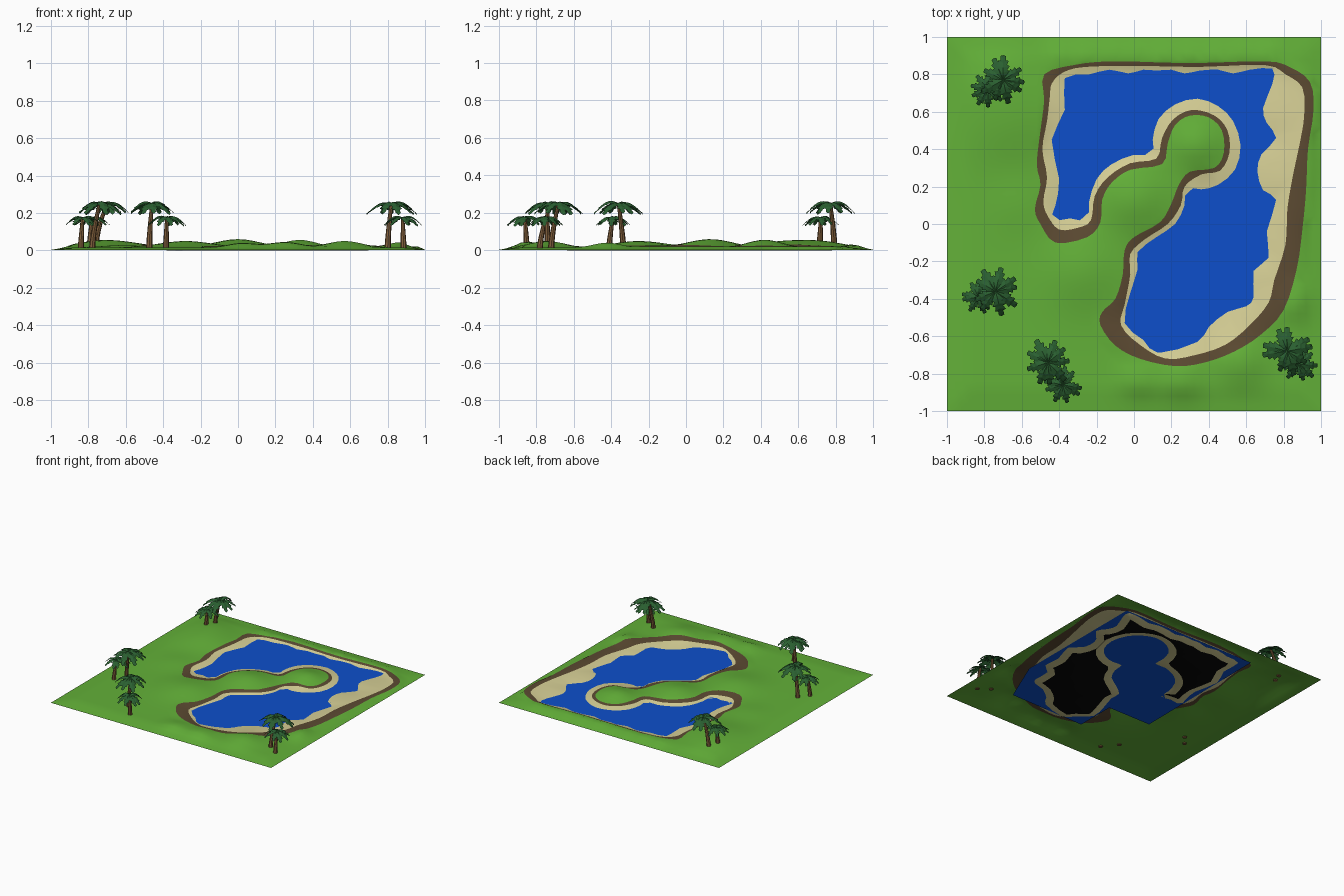
import bpy, bmesh, math, random
from mathutils import Vector
from mathutils.geometry import delaunay_2d_cdt

if "Cube" in bpy.data.objects:
    bpy.data.objects.remove(bpy.data.objects["Cube"])

random.seed(4)
WATER_Z = 0.012


def material(name, rgb):
    m = bpy.data.materials.new(name)
    m.diffuse_color = (*rgb, 1)
    m.use_nodes = True
    m.node_tree.nodes["Principled BSDF"].inputs["Base Color"].default_value = m.diffuse_color
    return m


GRASS = material("grass green", (0.125, 0.44, 0.04))
SOIL = material("soil brown", (0.107, 0.069, 0.032))
SAND = material("sand", (0.69, 0.64, 0.31))
BED = material("lakebed black", (0.002, 0.002, 0.002))
WATER = material("water blue", (0.004, 0.078, 0.6))
BARK = material("bark brown", (0.22, 0.115, 0.045))
LEAF = material("palm green", (0.023, 0.115, 0.03))


def add_object(name, bm, mats, smooth=None):
    me = bpy.data.meshes.new(name)
    bm.to_mesh(me)
    bm.free()
    for m in mats:
        me.materials.append(m)
    ob = bpy.data.objects.new(name, me)
    bpy.context.collection.objects.link(ob)
    if smooth:
        bpy.ops.object.select_all(action='DESELECT')
        ob.select_set(True)
        bpy.context.view_layer.objects.active = ob
        bpy.ops.object.shade_smooth_by_angle(angle=math.radians(smooth))
    return ob


# Lake outlines, clockwise from the top left: grass edge, soil edge, water line
grass_edge = [(-.48, .80), (-.32, .85), (-.11, .87), (.3, .86), (.7, .87), (.83, .84), (.94, .76),
              (.96, .61), (.93, .4), (.92, .18), (.9, -.03), (.87, -.24), (.8, -.46), (.68, -.59),
              (.54, -.68), (.38, -.74), (.22, -.76), (.03, -.72), (-.1, -.65), (-.18, -.54),
              (-.17, -.47), (-.1, -.4), (-.06, -.27), (-.05, -.14), (0, -.07), (.14, .01),
              (.2, .11), (.24, .21), (.3, .28), (.43, .3), (.48, .38), (.47, .5), (.4, .57),
              (.3, .58), (.22, .53), (.18, .43), (.15, .32), (-.02, .29), (-.12, .22), (-.17, .13),
              (-.18, .01), (-.25, -.07), (-.42, -.1), (-.5, 0), (-.53, .08), (-.5, .21), (-.52, .32),
              (-.5, .5), (-.48, .66)]
soil_edge = [(-.44, .75), (-.38, .81), (-.26, .84), (.03, .845), (.35, .84), (.7, .85), (.81, .8),
             (.9, .73), (.91, .585), (.89, .45), (.85, .26), (.82, .08), (.81, -.11), (.75, -.3),
             (.72, -.42), (.62, -.54), (.49, -.645), (.33, -.7), (.17, -.72), (.03, -.645),
             (-.07, -.54), (-.05, -.43), (-.02, -.27), (-.02, -.16), (.06, -.08), (.18, 0),
             (.25, .1), (.27, .2), (.36, .265), (.46, .285), (.51, .38), (.5, .5), (.43, .58),
             (.31, .61), (.21, .56), (.15, .46), (.12, .35), (-.02, .325), (-.14, .25), (-.21, .15),
             (-.23, .02), (-.3, -.02), (-.4, -.03), (-.46, .04), (-.485, .12), (-.465, .25),
             (-.49, .4), (-.465, .55), (-.45, .68)]
water_edge = [(-.37, .78), (-.24, .80), (-.13, .825), (-.03, .805), (.05, .825), (.12, .82), (.2, .825),
              (.27, .805), (.35, .82), (.45, .825), (.53, .805), (.62, .825), (.74, .83), (.74, .75),
              (.69, .62), (.71, .54), (.76, .46), (.68, .37), (.66, .28), (.69, .18), (.76, .13),
              (.71, -.04), (.72, -.18), (.64, -.25), (.64, -.39), (.6, -.44), (.5, -.47), (.4, -.55),
              (.34, -.63), (.13, -.69), (.05, -.62), (-.05, -.53), (-.02, -.37), (.02, -.24),
              (.02, -.15), (.12, -.07), (.22, 0), (.27, .1), (.28, .19), (.36, .185), (.45, .21),
              (.54, .29), (.57, .42), (.53, .55), (.45, .63), (.34, .67), (.22, .64), (.13, .56),
              (.1, .45), (.1, .37), (0, .37), (-.12, .32), (-.2, .24), (-.24, .12), (-.25, .02),
              (-.34, .03), (-.44, .02), (-.42, .1), (-.4, .24), (-.44, .45), (-.37, .61)]


def smooth_loop(pts, cuts=3):
    """Closed Catmull-Rom curve through the points."""
    p, out = [Vector(q) for q in pts], []
    n = len(p)
    for i in range(n):
        a, b, c, d = p[i - 1], p[i], p[(i + 1) % n], p[(i + 2) % n]
        for k in range(cuts):
            t = k / cuts
            out.append(0.5 * (2 * b + (c - a) * t + (2 * a - 5 * b + 4 * c - d) * t ** 2
                              + (3 * b - a - 3 * c + d) * t ** 3))
    return out


def inside(p, loop):
    hit = False
    for i, b in enumerate(loop):
        a = loop[i - 1]
        if (a.y > p.y) != (b.y > p.y) and p.x < (b.x - a.x) * (p.y - a.y) / (b.y - a.y) + a.x:
            hit = not hit
    return hit


def distance(p, loop):
    best = 9
    for i, b in enumerate(loop):
        a = loop[i - 1]
        ab = b - a
        t = max(0, min(1, (p - a).dot(ab) / max(ab.length_squared, 1e-12)))
        best = min(best, (p - a - ab * t).length)
    return best


G, S, W = smooth_loop(grass_edge), smooth_loop(soil_edge), smooth_loop(water_edge, 2)
INSET = 0.06
B = []
for i, p in enumerate(W):
    t = (W[(i + 1) % len(W)] - W[i - 1]).normalized()
    q = p + Vector((t.y, -t.x)) * INSET
    if inside(q, W) and distance(q, W) > INSET * 0.85:
        B.append(q)

# Hills: x, y, radius, height
hills = [(0, .13, .17, .045), (.33, .42, .13, .042), (-.28, -.25, .2, .035), (-.68, .55, .22, .036),
         (-.75, .75, .15, .02), (.02, -.84, .1, .025), (.25, -.84, .12, .03), (.57, -.74, .13, .036),
         (.86, -.42, .1, .028), (-.62, .1, .15, .012), (.95, .3, .12, .012)]
hills += [(x / 100, .92, .07, .022) for x in range(-40, 80, 14)]


def land_z(p):
    fade = max(0, min(1, (1 - max(abs(p.x), abs(p.y))) / 0.12))
    bumps = sum(h * math.exp(-((p.x - x) ** 2 + (p.y - y) ** 2) / r ** 2) for x, y, r, h in hills)
    return 0.003 + fade * (0.012 + bumps)


# Terrain: a triangulated sheet that follows the shore outlines
points, edges = [], []
for loop in (G, S, W, B):
    n0, n = len(points), len(loop)
    points += loop
    edges += [(n0 + i, n0 + (i + 1) % n) for i in range(n)]
N = 50
for i in range(N + 1):
    for j in range(N + 1):
        p = Vector((2 * i / N - 1, 2 * j / N - 1))
        if not inside(p, G) and distance(p, G) > 0.015:
            points.append(p)
verts, _, faces = delaunay_2d_cdt(points, edges, [], 0, 1e-5)[:3]


def terrain_z(p):
    if distance(p, W) < 1e-3:
        return WATER_Z
    if inside(p, W):
        return 0
    if distance(p, S) < 1e-3:
        return 0.019 + 0.25 * max(0, land_z(p) - 0.02)
    return max(land_z(p), 0.022) if distance(p, G) < 1e-3 else land_z(p)


bm = bmesh.new()
bv = [bm.verts.new((p.x, p.y, terrain_z(p))) for p in verts]
for f in faces:
    face = bm.faces.new([bv[i] for i in f])
    face.normal_update()
    if face.normal.z < 0:
        face.normal_flip()
    c = face.calc_center_median().xy
    if inside(c, W):
        face.material_index = 3 if distance(c, W) > INSET * 0.84 else 2
    elif inside(c, S):
        face.material_index = 2
    elif inside(c, G):
        face.material_index = 1
add_object("terrain", bm, [GRASS, SOIL, SAND, BED], 40)

# Water sheet, L-shaped, running under the shore
bm = bmesh.new()
bm.faces.new([bm.verts.new((x, y, WATER_Z)) for x, y in
              [(-.45, -.36), (-.06, -.36), (-.06, -.69), (.62, -.68), (.78, -.3), (.78, .845),
               (-.44, .845)]])
add_object("water", bm, [WATER])


def palm(name, base, top, height, size):
    """Leaning ringed trunk with a crown of drooping saw-edged fronds."""
    bm = bmesh.new()
    z0 = land_z(Vector(base)) - 0.006
    rings, sides, n = [], 8, 7
    for k in range(n):
        t = k / (n - 1)
        c = Vector(base).lerp(Vector(top), t ** 1.4)
        r = 0.017 - 0.008 * t
        rings.append([bm.verts.new((c.x + r * math.cos(a), c.y + r * math.sin(a), z0 + (height - z0) * t))
                      for a in (math.tau * s / sides for s in range(sides))])
    for lo, hi in zip(rings, rings[1:]):
        for s in range(sides):
            bm.faces.new((lo[s], lo[(s + 1) % sides], hi[(s + 1) % sides], hi[s]))
    bm.faces.new(rings[-1])
    bm.faces.new(rings[0][::-1])
    add_object(name + "_trunk", bm, [BARK], 40)

    bm = bmesh.new()
    count, steps = 9, 10
    for i in range(count):
        a = math.tau * i / count + random.uniform(-.2, .2)
        out, side = Vector((math.cos(a), math.sin(a), 0)), Vector((-math.sin(a), math.cos(a), 0))
        length, lift = size * random.uniform(.9, 1.1), random.uniform(.35, .7)
        rows = []
        for k in range(steps + 1):
            t = k / steps
            mid = Vector((*top, height)) + out * length * t
            mid.z += length * (lift * t - (lift + .45) * t * t)
            w = length * 0.27 * math.sin(math.pi * (0.12 + 0.88 * t)) ** 0.7 if k < steps else 0.001
            w *= 1 if k % 2 else 0.6
            tip = out * length * (0.07 if k % 2 else 0) - Vector((0, 0, w * 0.45))
            rows.append([bm.verts.new(v) for v in (mid - side * w + tip, mid, mid + side * w + tip)])
        for p, q in zip(rows, rows[1:]):
            bm.faces.new((p[0], q[0], q[1], p[1]))
            bm.faces.new((p[1], q[1], q[2], p[2]))
    add_object(name + "_fronds", bm, [LEAF])


# Four pairs of palms: tall base, tall crown, short base, short crown
pairs = {"back_left": ((-.76, .79), (-.70, .77), (-.79, .715), (-.78, .72)),
         "left": ((-.78, -.335), (-.74, -.36), (-.84, -.41), (-.83, -.39)),
         "front_left": ((-.475, -.74), (-.46, -.74), (-.385, -.85), (-.38, -.86)),
         "front_right": ((.80, -.72), (.82, -.68), (.885, -.78), (.88, -.75))}
for where, (b1, t1, b2, t2) in pairs.items():
    palm(where + "_tall_palm", b1, t1, 0.25, 0.125)
    palm(where + "_short_palm", b2, t2, 0.175, 0.095)
